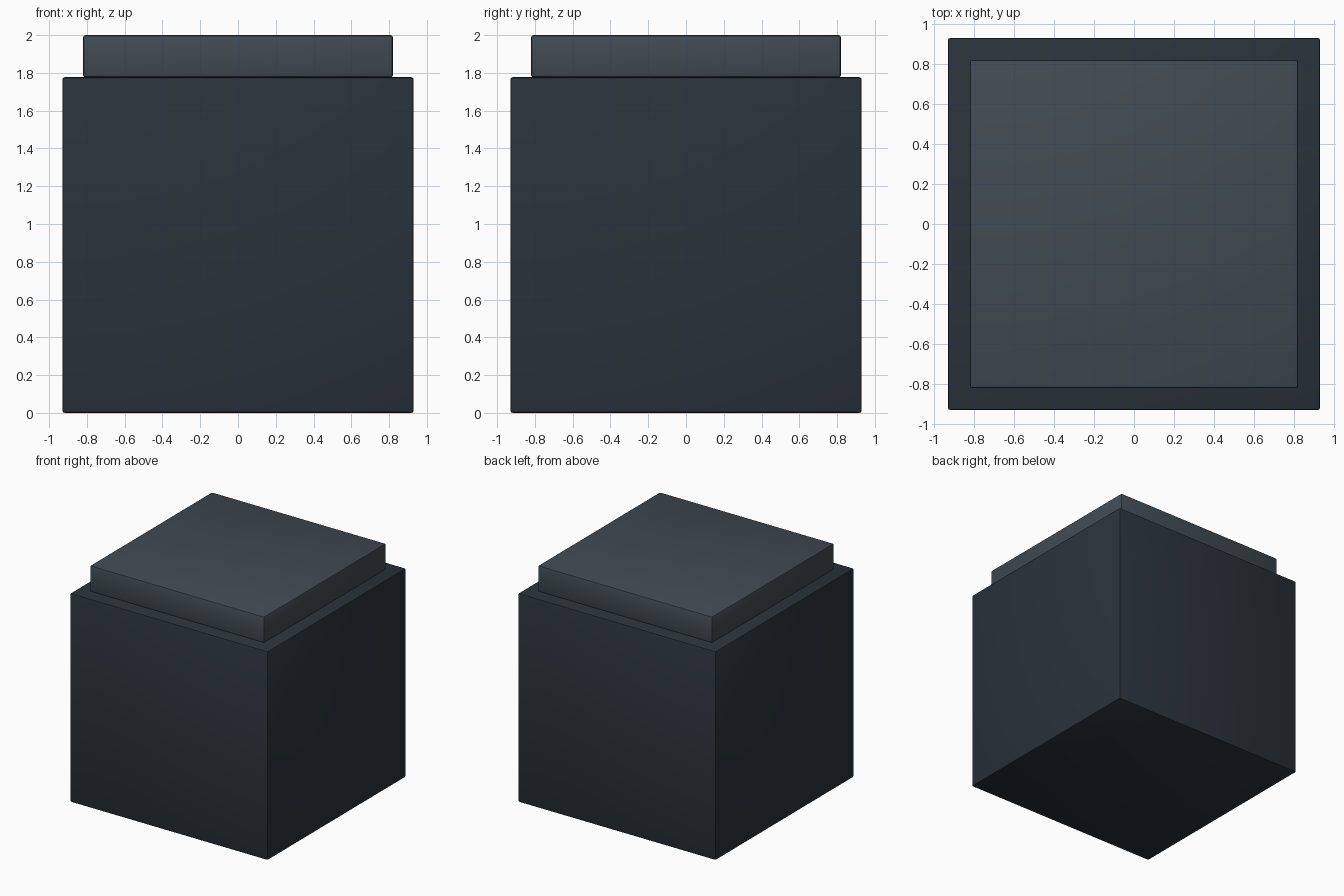
import bpy

if "Cube" in bpy.data.objects:
    bpy.data.objects.remove(bpy.data.objects["Cube"])


def material(name, rgb):
    mat = bpy.data.materials.new(name)
    mat.diffuse_color = (*rgb, 1)
    mat.use_nodes = True
    mat.node_tree.nodes["Principled BSDF"].inputs["Base Color"].default_value = mat.diffuse_color
    return mat


def bevelled_box(name, width, z0, z1, mat, bevel=0.012):
    bpy.ops.mesh.primitive_cube_add(size=1, location=(0, 0, (z0 + z1) / 2))
    ob = bpy.context.object
    ob.name = name
    ob.scale = (width, width, z1 - z0)
    bpy.ops.object.transform_apply(location=False, rotation=False, scale=True)
    ob.data.materials.append(mat)
    mod = ob.modifiers.new("edge_bevel", "BEVEL")
    mod.width = bevel
    mod.segments = 2
    bpy.ops.object.modifier_apply(modifier=mod.name)
    bpy.ops.object.shade_smooth_by_angle()
    return ob


# Large dark block
bevelled_box("body", 1.86, 0, 1.777, material("dark_slate", (0.023, 0.033, 0.042)))

# Lighter, narrower slab on top
bevelled_box("top_slab", 1.64, 1.777, 2.0, material("slate", (0.052, 0.070, 0.084)))
